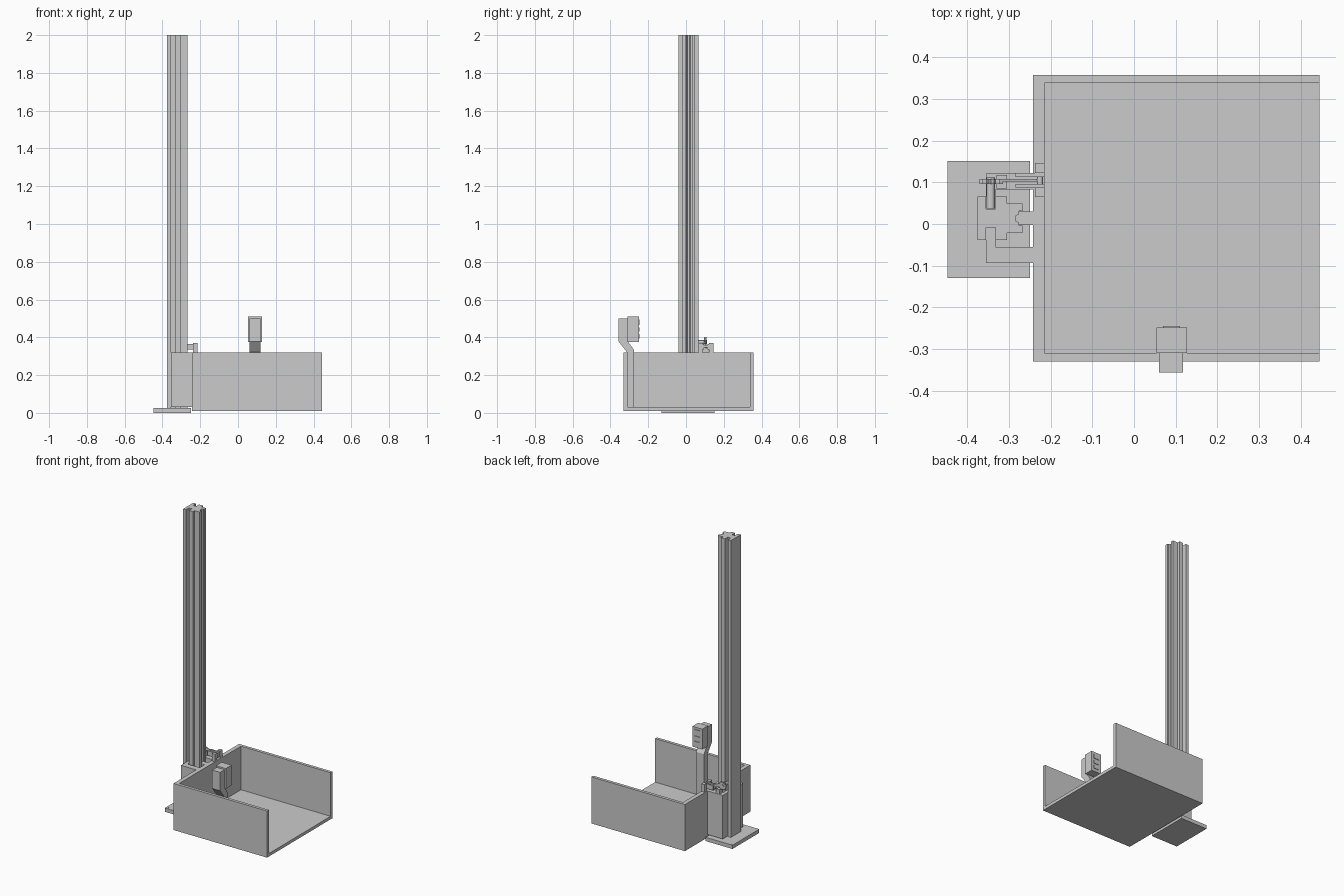
import bpy, bmesh, math
from mathutils import Vector

CY = 0.0137  # symmetry line of the mast in y


def prism(name, pts, lo, hi, axis='z'):
    """Extrude a closed 2D profile along an axis (z: x,y | x: y,z | y: x,z)."""
    place = {'z': lambda a, b, h: (a, b, h),
             'x': lambda a, b, h: (h, a, b),
             'y': lambda a, b, h: (a, h, b)}[axis]
    bm = bmesh.new()
    face = bm.faces.new([bm.verts.new(place(a, b, lo)) for a, b in pts])
    res = bmesh.ops.extrude_face_region(bm, geom=[face])
    verts = [g for g in res['geom'] if isinstance(g, bmesh.types.BMVert)]
    step = Vector(place(0, 0, hi - lo))
    bmesh.ops.translate(bm, verts=verts, vec=step)
    bmesh.ops.recalc_face_normals(bm, faces=bm.faces)
    mesh = bpy.data.meshes.new(name)
    bm.to_mesh(mesh)
    bm.free()
    ob = bpy.data.objects.new(name, mesh)
    bpy.context.collection.objects.link(ob)
    return ob


def box(name, x, y, z):
    return prism(name, [(x[0], y[0]), (x[1], y[0]), (x[1], y[1]), (x[0], y[1])], *z)


def disc(name, c, r, lo, hi, axis, n=16):
    pts = [(c[0] + r * math.cos(2 * math.pi * i / n),
            c[1] + r * math.sin(2 * math.pi * i / n)) for i in range(n)]
    return prism(name, pts, lo, hi, axis)


def mirrored(half):
    """Mirror a half profile (x, offset from CY) about the mast line."""
    return [(x, CY + d) for x, d in half] + [(x, CY - d) for x, d in reversed(half)]


# Base plate and bolt heads
box("base_plate", (-0.448, -0.25), (-0.13, 0.151), (0, 0.025))
for i, (x, y) in enumerate([(-0.433, 0.14), (-0.269, 0.14), (-0.433, -0.113), (-0.269, -0.113)]):
    disc(f"base_bolt_{i}", (x, y), 0.004, 0.02, 0.027, 'z', 12)

# Slotted guide mast
prism("mast", mirrored([(-0.376, 0.0525), (-0.355, 0.0525), (-0.355, 0.022), (-0.333, 0.022),
                        (-0.333, 0.035), (-0.305, 0.035), (-0.305, 0.0525), (-0.304, 0.0525),
                        (-0.304, 0.035), (-0.268, 0.035), (-0.268, 0.017), (-0.276, 0.017),
                        (-0.276, 0.010), (-0.284, 0.006)][:4] +
                       [(-0.333, 0.0525), (-0.305, 0.0525), (-0.305, 0.035), (-0.268, 0.035),
                        (-0.268, 0.017), (-0.276, 0.017), (-0.276, 0.010), (-0.284, 0.006)]),
      0.02, 2.0)

# Carriage arms hooking into the side slots, and guide tongue
for s, side in ((1, "back"), (-1, "front")):
    prism(f"carriage_arm_{side}",
          [(x, CY + s * d) for x, d in [(-0.24, 0.107), (-0.355, 0.107), (-0.355, 0.022),
                                        (-0.333, 0.022), (-0.333, 0.069), (-0.24, 0.069)]],
          0.03, 0.32)
prism("guide_tongue", mirrored([(-0.24, 0.0165), (-0.276, 0.0165), (-0.276, 0.010), (-0.284, 0.006)]),
      0.03, 0.32)

# Platform tray, open on the +x side
box("platform_floor", (-0.243, 0.445), (-0.33, 0.358), (0.01, 0.03))
prism("platform_walls", [(0.445, -0.33), (0.445, -0.31), (-0.215, -0.31), (-0.215, 0.338),
                         (0.445, 0.338), (0.445, 0.358), (-0.243, 0.358), (-0.243, -0.33)],
      0.03, 0.32)

# Control stand bent outwards over the front wall
prism("control_stand", [(-0.313, 0.03), (-0.275, 0.03), (-0.275, 0.332), (-0.307, 0.378),
                        (-0.307, 0.5), (-0.357, 0.5), (-0.357, 0.378), (-0.313, 0.322)],
      0.06, 0.118, 'x')
box("control_box", (0.054, 0.127), (-0.31, -0.249), (0.375, 0.51))
box("control_display", (0.07, 0.111), (-0.25, -0.245), (0.465, 0.495))
for i, z in enumerate((0.43, 0.395)):
    box(f"control_button_{i}", (0.07, 0.111), (-0.25, -0.245), (z, z + 0.022))

# Safety catch: lugs on the wall, pivot arm, lever, toothed wheel and plunger
box("catch_lug_back", (-0.238, -0.215), (0.122, 0.146), (0.32, 0.37))
box("catch_lug_front", (-0.238, -0.215), (0.065, 0.088), (0.32, 0.37))
box("catch_arm_back", (-0.285, -0.215), (0.113, 0.122), (0.335, 0.366))
box("catch_arm_front", (-0.285, -0.215), (0.088, 0.096), (0.335, 0.366))
disc("catch_pivot", (-0.226, 0.352), 0.007, 0.07, 0.14, 'y')
prism("catch_lever", [(-0.345, 0.372), (-0.335, 0.39), (-0.255, 0.36), (-0.225, 0.352), (-0.26, 0.342)],
      0.102, 0.108, 'y')
box("catch_mount", (-0.33, -0.305), (0.085, 0.118), (0.32, 0.35))
teeth = [(-0.343 + r * math.cos(a), 0.375 + r * math.sin(a))
         for i in range(24) for r, a in [((0.022, 0.029)[i % 2], 2 * math.pi * i / 24)]]
prism("catch_wheel", teeth, 0.096, 0.108, 'y')
disc("catch_plunger", (-0.344, 0.375), 0.010, 0.037, 0.112, 'y')
